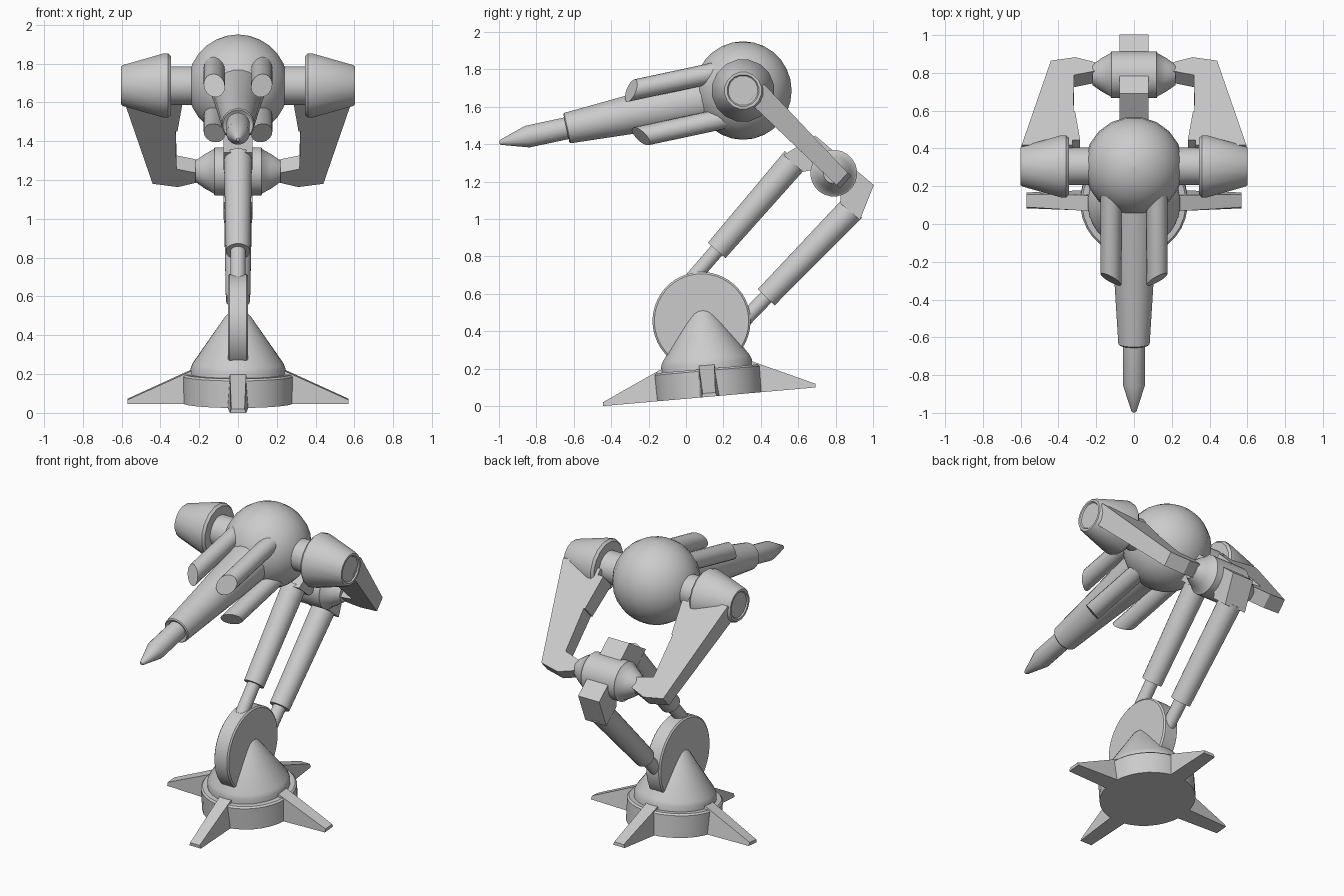
import bpy, bmesh, math
from mathutils import Vector, Matrix

cube = bpy.data.objects.get("Cube")
if cube:
    bpy.data.objects.remove(cube, do_unlink=True)

GREY = (0.6, 0.6, 0.6, 1)
metal = bpy.data.materials.new("plain_grey")
metal.use_nodes = True
metal.diffuse_color = GREY
metal.node_tree.nodes["Principled BSDF"].inputs["Base Color"].default_value = GREY


def loft(name, rings, smooth=35):
    """Skin a list of equal-length rings and cap both ends."""
    bm = bmesh.new()
    loops = [[bm.verts.new(p) for p in ring] for ring in rings]
    n = len(loops[0])
    for a, b in zip(loops, loops[1:]):
        for i in range(n):
            j = (i + 1) % n
            bm.faces.new((a[i], a[j], b[j], b[i]))
    bm.faces.new(loops[0])
    bm.faces.new(loops[-1])
    bmesh.ops.recalc_face_normals(bm, faces=bm.faces)
    me = bpy.data.meshes.new(name)
    bm.to_mesh(me)
    bm.free()
    me.materials.append(metal)
    if smooth:
        me.polygons.foreach_set("use_smooth", [True] * len(me.polygons))
        me.set_sharp_from_angle(angle=math.radians(smooth))
    ob = bpy.data.objects.new(name, me)
    bpy.context.scene.collection.objects.link(ob)
    return ob


def frame(origin, axis):
    return Matrix.Translation(origin) @ Vector(axis).to_track_quat('Z', 'Y').to_matrix().to_4x4()


def lathe(name, profile, mat, segs=32, smooth=35):
    """Turn (radius, height) pairs round the local z axis of mat."""
    turns = [math.tau * (i + 0.5) / segs for i in range(segs)]
    return loft(name, [[mat @ Vector((r * math.cos(a), r * math.sin(a), h)) for a in turns]
                       for r, h in profile], smooth)


def rod(name, a, b, r1, r2, segs=24):
    a, b = Vector(a), Vector(b)
    return lathe(name, [(r1, 0), (r2, (b - a).length)], frame(a, b - a), segs)


# Tilted base with four fins
base = Matrix.Translation((0, 0.125, 0.05)) @ Matrix.Rotation(math.radians(5), 4, 'X')
lathe("base_drum", [(0.285, 0), (0.285, 0.14), (0.275, 0.15), (0.2, 0.15)], base, 32)
lathe("base_cone", [(0.245, 0.13), (0.245, 0.18), (0.235, 0.205), (0.065, 0.45),
                    (0.035, 0.477), (0.004, 0.487)], base, 32)
for i, side in enumerate(("left", "back", "right", "front")):
    m = base @ Matrix.Rotation(i * math.pi / 2, 4, 'Z')
    sections = [(0.23, 0.055, 0.042, 0.175), (0.57, 0.042, 0.034, 0.02)]
    loft(side + "_fin", [[m @ Vector((r, y, z)) for y, z in
                          ((-wb, 0), (wb, 0), (wt, h), (-wt, h))]
                         for r, wb, wt, h in sections], 0)

# Upright pivot disc
lathe("pivot_disc", [(0.252, -0.052), (0.262, -0.044), (0.262, 0.044), (0.252, 0.052)],
      frame((0, 0.083, 0.455), (1, 0, 0)), 48)

# Elbow hub, with u running up the lower arm and v across it towards the back
hub = Vector((0, 0.79, 1.245))
U, V = Vector((0, 0.646, 0.763)), Vector((0, 0.763, -0.646))


def elbow(u, v, x=0):
    return hub + U * u + V * v + Vector((x, 0, 0))


lathe("elbow_hub", [(0.055, -0.22), (0.09, -0.17), (0.115, -0.125), (0.125, -0.12), (0.125, 0.12),
                    (0.115, 0.125), (0.09, 0.17), (0.055, 0.22)], frame(hub, (1, 0, 0)), 24)
clevis = [(0.09, 0.205), (-0.1, 0.268), (-0.1, 0.13), (0, 0.05), (0.09, 0.05)]
for side, s in (("back", 1), ("front", -1)):
    loft(side + "_elbow_block", [[elbow(u, s * v, x) for u, v in clevis]
                                 for x in (-0.076, 0.076)], 0)

# Twin telescopic struts of the lower arm
for side, low, high in (("back", elbow(-0.74, 0.153), elbow(-0.08, 0.197)),
                        ("front", elbow(-0.72, -0.211), elbow(-0.08, -0.204))):
    rod(side + "_strut_sleeve", low, high, 0.063, 0.073)
    run = (low - high).normalized()
    rod(side + "_strut_rod", low - run * 0.1, low + run * 0.2, 0.04, 0.04, 16)

# Round head
head = Vector((0, 0.305, 1.687))
R = 0.263
lathe("head_ball", [(max(0.003, R * math.sin(math.pi * i / 14)), -R * math.cos(math.pi * i / 14))
                    for i in range(15)], Matrix.Translation(head), 20, 50)

# Upper arms, in a plane leaning from the head down to the elbow
D = (hub - head).normalized()
N = Vector((0, -D.z, D.y))


def slab(name, s, outline):
    """Outline of (x, distance along the arm), thinning towards the elbow."""
    rings = []
    for k in (-1, 1):
        ring = []
        for x, t in outline:
            f = min(1, t / 0.7)
            ring.append(head + D * t + Vector((s * x, 0, 0))
                        + N * (0.042 - 0.035 * f + k * (0.064 - 0.019 * f)))
        rings.append(ring)
    loft(name, rings, 0)


for side, s in (("left", 1), ("right", -1)):
    out = frame(head, (s, 0, 0))
    lathe(side + "_shoulder_axle", [(0.1, 0.15), (0.1, 0.37)], out, 24)
    lathe(side + "_shoulder_pod", [(0.1, 0.345), (0.155, 0.345), (0.168, 0.36), (0.168, 0.385),
                                   (0.108, 0.592), (0.1, 0.602), (0.086, 0.602), (0.08, 0.594)],
          out, 16, 28)
    slab(side + "_upper_arm", s, [(0.595, 0.06), (0.44, 0.71), (0.31, 0.735), (0.21, 0.7),
                                  (0.21, 0.63), (0.317, 0.6), (0.325, 0.06)])
    slab(side + "_arm_rib", s, [(0.285, 0.1), (0.312, 0.32), (0.345, 0.32), (0.345, 0.1)])

# Gun barrel on the front of the head
aim = Vector((0, -0.978, -0.209)).normalized()
lathe("barrel", [(0.137, 0.15), (0.105, 0.62), (0.084, 0.96), (0.078, 0.966), (0.06, 0.955)],
      frame(head, aim), 20)
lathe("barrel_tip", [(0.06, 0.9), (0.06, 1.18), (0.014, 1.325), (0.008, 1.332)],
      frame(head, aim), 16)

# Four prongs round the barrel, cut slanting so the inner edge is longest
lift = Vector((0, aim.z, -aim.y))
for side, sx in (("left", 1), ("right", -1)):
    for level, sz in (("upper", 1), ("lower", -1)):
        rings = []
        for t, slant in ((0.1, 0), (0.585, 0.75)):
            ring = []
            for i in range(16):
                a = math.tau * i / 16
                dx, dz = 0.055 * math.cos(a), 0.055 * math.sin(a)
                outward = (dx * sx + dz * sz) * 0.707
                ring.append(head + aim * (t - slant * outward) + lift * (sz * 0.125 + dz)
                            + Vector((sx * 0.122 + dx, 0, 0)))
            rings.append(ring)
        loft(f"{level}_{side}_prong", rings)
